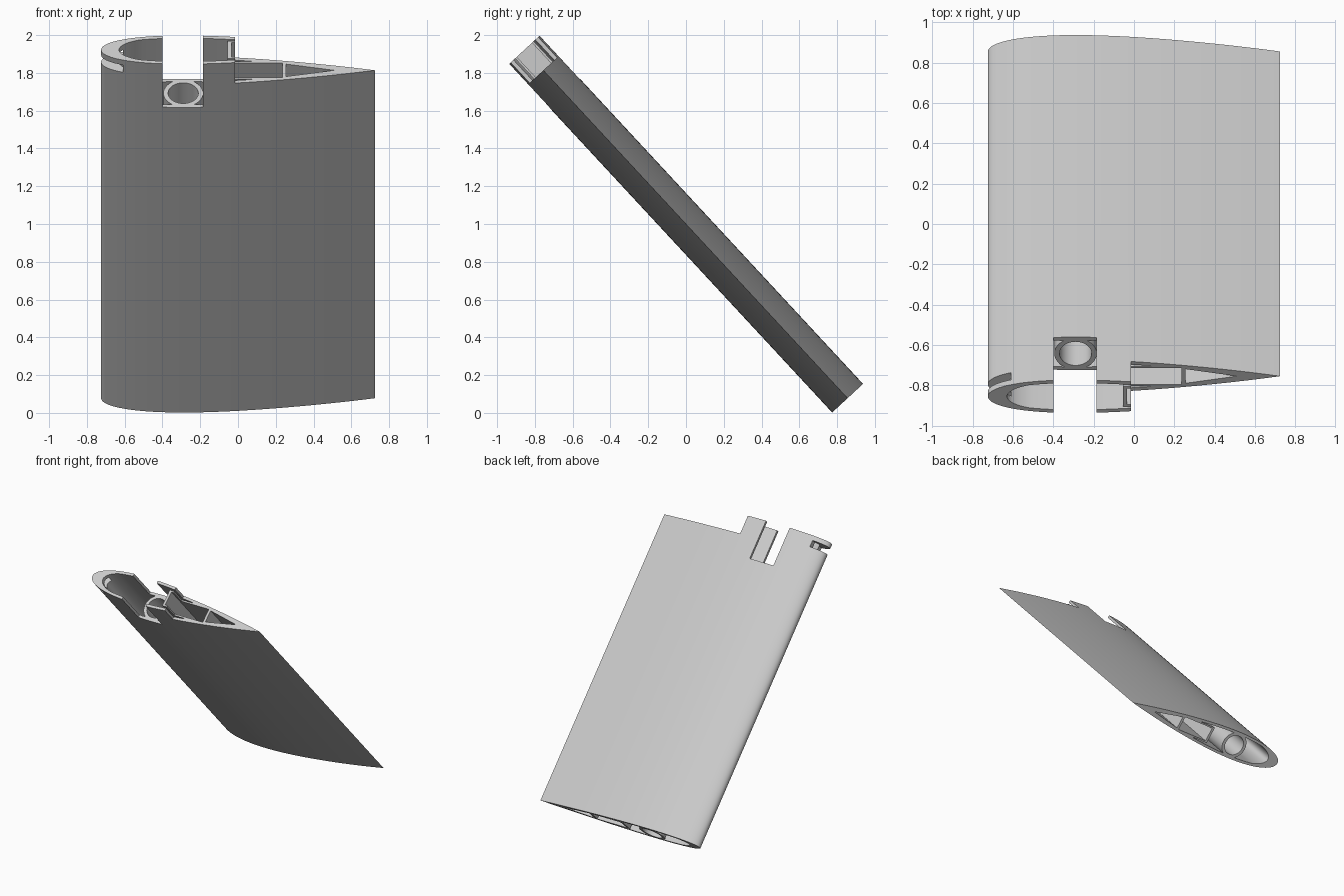
import bpy, bmesh
from math import sin, cos, asin, pi, sqrt, atan2

CHORD, HALF_SPAN, SKIN = 1.45, 1.258, 0.021
TILT = atan2(0.68, 0.733)
TUBE_X, TUBE_OUT, TUBE_IN = -0.29, 0.105, 0.08

cube = bpy.data.objects.get("Cube")
if cube:
    bpy.data.objects.remove(cube, do_unlink=True)

grey = bpy.data.materials.new("light_grey")
grey.use_nodes = True
colour = (0.6, 0.6, 0.6, 1)
grey.diffuse_color = colour
grey.node_tree.nodes["Principled BSDF"].inputs["Base Color"].default_value = colour


def half(x):
    """Half thickness of the symmetric wing section at chord position x."""
    q = min(max(x / CHORD + 0.5, 0), 1)
    return 0.769 * CHORD * (0.2969 * sqrt(q) - 0.126 * q - 0.3516 * q**2
                            + 0.2843 * q**3 - 0.1036 * q**4)


def inner(x):
    return half(x) - SKIN


def span(a, b, n):
    return [a + (b - a) * i / n for i in range(n + 1)]


def mirrored(upper):
    """Close an upper outline with its mirror image below the chord."""
    lower = [(x, -t) for x, t in reversed(upper) if abs(t) > 1e-6]
    return upper + lower


def prism(name, outline, s0, s1):
    """Extrude a section outline along the span, tilted into place."""
    bm = bmesh.new()
    face = bm.faces.new([bm.verts.new((x, t, s0)) for x, t in outline])
    top = bmesh.ops.extrude_face_region(bm, geom=[face])["geom"]
    bmesh.ops.translate(bm, vec=(0, 0, s1 - s0),
                        verts=[v for v in top if isinstance(v, bmesh.types.BMVert)])
    bmesh.ops.recalc_face_normals(bm, faces=bm.faces)
    mesh = bpy.data.meshes.new(name)
    bm.to_mesh(mesh)
    bm.free()
    mesh.materials.append(grey)
    obj = bpy.data.objects.new(name, mesh)
    obj.rotation_euler.x = TILT
    obj.location.z = 1
    bpy.context.collection.objects.link(obj)
    return obj


def box(x0, x1, t):
    return [(x0, -t), (x1, -t), (x1, t), (x0, t)]


# Wing skin
stations = [-CHORD / 2 * cos(pi * i / 48) for i in range(49)]
wing = prism("wing_section", mirrored([(x, half(x)) for x in stations]),
             -HALF_SPAN, HALF_SPAN)

# Nose cavity, wrapping the front of the tube wall
phi = asin(inner(TUBE_X) / TUBE_OUT) - 0.02
nose_end = TUBE_X - TUBE_OUT * cos(phi)
nose = [(x, min(inner(x), 0.09 * sqrt(max(0, 1 - ((x + 0.4) / 0.23)**2)) if x < -0.4 else 1))
        for x in [-0.4 - 0.23 * cos(pi / 2 * i / 14) for i in range(15)] + [-0.375]]
ring = [(TUBE_X - TUBE_OUT * cos(a), TUBE_OUT * sin(a)) for a in span(phi, 0, 10)]
nose_cavity = mirrored(nose + ring)

# Tube bore
bore = [(TUBE_X + TUBE_IN * cos(2 * pi * i / 48), TUBE_IN * sin(2 * pi * i / 48))
        for i in range(48)]

# Cavity behind the tube, with thin gaps over and under the spar channel
ring_back = [(TUBE_X + TUBE_OUT * cos(a), TUBE_OUT * sin(a)) for a in span(0, phi, 10)]
gap = [(x, inner(x)) for x in span(-0.21, 0.07, 10)]
rear_cavity = mirrored(ring_back + gap + [(0.085, 0.067), (-0.055, 0.067)])

# Spar channel and tail cavity
channel = box(-0.035, 0.235, 0.055)
tail = [(0.255, -0.048), (0.51, 0), (0.255, 0.048)]

# Cavities run the full span; the rest shape the stepped end
cuts = [(o, -2, 2) for o in (nose_cavity, bore, rear_cavity, channel, tail)]
cuts += [(box(-0.40, -0.185, 0.3), 0.945, 2),
         (box(-0.015, 1, 0.3), 1.11, 2),
         (box(-1, -0.61, 0.3), 1.17, 1.222)]
for outline, s0, s1 in cuts:
    cutter = prism("cutter", outline, s0, s1)
    cutter.hide_render = True
    mod = wing.modifiers.new("cut", "BOOLEAN")
    mod.operation, mod.solver, mod.object = "DIFFERENCE", "EXACT", cutter
    bpy.context.view_layer.objects.active = wing
    bpy.ops.object.modifier_apply(modifier=mod.name)
    bpy.data.objects.remove(cutter, do_unlink=True)

bpy.ops.object.select_all(action="DESELECT")
wing.select_set(True)
bpy.context.view_layer.objects.active = wing
bpy.ops.object.shade_smooth_by_angle(angle=pi / 6)
